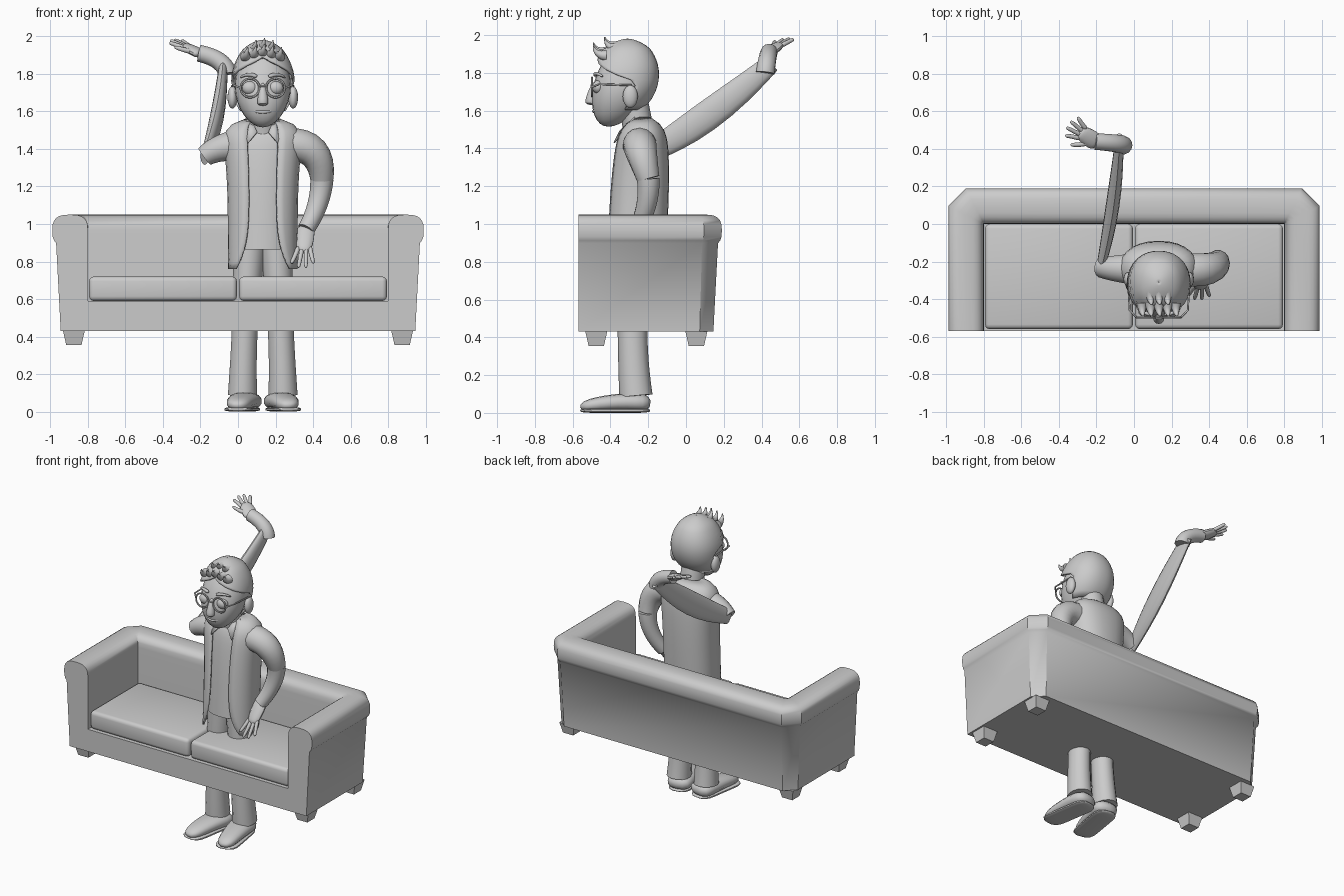
import bpy, bmesh
from math import sin, cos, pi, radians, copysign
from mathutils import Vector

if "Cube" in bpy.data.objects:
    bpy.data.objects.remove(bpy.data.objects["Cube"])

shade = (.6, .6, .6, 1)
grey = bpy.data.materials.new("plain grey")
grey.use_nodes = True
grey.diffuse_color = shade
grey.node_tree.nodes["Principled BSDF"].inputs["Base Color"].default_value = shade

SIDES = (("left", 1), ("right", -1))
ACROSS, FORWARD, UPRIGHT = Vector((1, 0, 0)), Vector((0, 1, 0)), Vector((0, 0, 1))


def finish(name, mesh_builder):
    bmesh.ops.remove_doubles(mesh_builder, verts=mesh_builder.verts, dist=.0005)
    bmesh.ops.recalc_face_normals(mesh_builder, faces=mesh_builder.faces)
    mesh = bpy.data.meshes.new(name)
    mesh_builder.to_mesh(mesh)
    mesh_builder.free()
    mesh.materials.append(grey)
    part = bpy.data.objects.new(name, mesh)
    bpy.context.collection.objects.link(part)
    return part


def solidify(part, thickness):
    modifier = part.modifiers.new("cloth", "SOLIDIFY")
    modifier.thickness, modifier.offset = thickness, 0


def rounded(value, power):
    return copysign(abs(value) ** power, value)


def ring(builder, centre, side, up, power=1, gap=0, sides=24):
    """Superellipse of vertices, optionally left open around the -up direction."""
    opening = radians(gap)
    verts = []
    for k in range(sides + 1):
        angle = opening - pi / 2 + (2 * pi - 2 * opening) * k / sides
        verts.append(builder.verts.new(
            centre + side * rounded(cos(angle), power) + up * rounded(sin(angle), power)))
    return verts


def bridge(builder, rings, capped):
    for lower, upper in zip(rings, rings[1:]):
        for k in range(len(lower) - 1):
            builder.faces.new((lower[k], lower[k + 1], upper[k + 1], upper[k]))
    if capped:
        builder.faces.new(rings[0][:-1])
        builder.faces.new(rings[-1][:-1])


def skin(name, section, steps=16, cloth=0, power=.9):
    """Stack level rings; section(t) gives y, z, half width, half depth and gap."""
    builder = bmesh.new()
    rings = []
    for i in range(steps + 1):
        y, z, width, depth, gap = section(i / steps)
        rings.append(ring(builder, Vector((middle, y, z)), ACROSS * width, FORWARD * depth, power, gap))
    bridge(builder, rings, not cloth)
    part = finish(name, builder)
    if cloth:
        solidify(part, cloth)


def limb(name, start, bend, end, radius, tip, side=ACROSS, flat=1, bulge=0, soft=False, power=1):
    """Curved tapering tube; flat scales it along side, soft rounds both ends."""
    builder = bmesh.new()
    rings = []
    steps = 12
    for i in range(steps + 1):
        t = (1 - cos(pi * i / steps)) / 2
        centre = start.lerp(bend, t).lerp(bend.lerp(end, t), t)
        along = (bend - start).lerp(end - bend, t).normalized()
        across = (side - along * side.dot(along)).normalized()
        size = radius + (tip - radius) * t + bulge * sin(pi * t)
        if soft:
            size *= max(0, 1 - (2 * t - 1) ** 8) ** .5
        rings.append(ring(builder, centre, across * size * flat, along.cross(across) * size, power, sides=14))
    bridge(builder, rings, True)
    return finish(name, builder)


def bar(name, start, end, radius, side=UPRIGHT):
    limb(name, start, start.lerp(end, .5), end, radius, radius, side)


def box(name, low, high, bevel=0, taper=1):
    builder = bmesh.new()
    bmesh.ops.create_cube(builder, size=1)
    for vert in builder.verts:
        if vert.co.z < 0:
            vert.co.xy *= taper
        vert.co = vert.co * (high - low) + (low + high) / 2
    if bevel:
        bmesh.ops.bevel(builder, geom=builder.edges[:], offset=bevel, segments=3, profile=.5, affect="EDGES")
    finish(name, builder)


def ball(name, centre, scale):
    builder = bmesh.new()
    bmesh.ops.create_uvsphere(builder, u_segments=16, v_segments=10, radius=1)
    for vert in builder.verts:
        vert.co = vert.co * scale + centre
    finish(name, builder)


# Sofa: one rolled profile swept around a U with cut outer corners
inner, front, bottom, seat, wall, roll = .8, -.57, .43, .59, .145, .095
profile = [(0, bottom), (wall, bottom)]
for step in range(-3, 13):
    angle = pi * step / 12
    profile.append((roll + roll * rounded(cos(angle), .7), .965 + .085 * rounded(sin(angle), .7)))
builder = bmesh.new()
rows = []
for out, z in profile + profile[:1]:
    half = [(inner + out, front), (inner + out, out / 2), (inner + out / 2, out)]
    path = half + [(-x, y) for x, y in reversed(half)]
    rows.append([builder.verts.new((x, y, z)) for x, y in path])
bridge(builder, rows, False)
for end in (0, -1):
    builder.faces.new([row[end] for row in rows[:-1]])
finish("sofa_arms_and_back", builder)
box("sofa_base", Vector((-inner, front, bottom)), Vector((inner, 0, seat)))
for label, s in SIDES:
    centre = Vector((s * inner / 2, -.28, .655))
    size = Vector((.394, .28, .065))
    box(label + "_cushion", centre - size, centre + size, bevel=.025)
    for place, y in (("front", -.475), ("back", .055)):
        centre = Vector((s * .875, y, .393))
        size = Vector((.058, .058, .038))
        box(f"{label}_{place}_sofa_foot", centre - size, centre + size, taper=.7)

# Man standing through the seat: all his parts are placed from his own middle
middle = .132


def at(x, y, z):
    return Vector((middle + x, y, z))


for label, s in SIDES:
    limb(label + "_trouser_leg", at(s * .108, -.265, .09), at(s * .1, -.3, .45), at(s * .07, -.27, .9),
         radius=.088, tip=.1, flat=.9, bulge=-.015)
    heel, toe = at(s * .08, -.19, .05), at(s * .14, -.56, .03)
    limb(label + "_shoe", heel, at(s * .11, -.37, .07), toe, radius=.05, tip=.03,
         flat=1.8, bulge=.004, soft=True, power=.85)
    heel.z = toe.z = .012
    limb(label + "_shoe_sole", heel, heel.lerp(toe, .5), toe, radius=.012, tip=.012,
         flat=6.5, soft=True, power=.6)


# Jacket hangs open in front, with the shirt as a closed copy inside it
def jacket(t):
    closing = 1 - .65 * t ** 20
    width = (.18 + .05 * t ** 4) * closing
    depth = (.155 - .04 * t ** 4) * closing
    return .04 * t - .27, .76 + .8 * t, width, depth, 20 + 30 * (1 - t) ** 8 + 10 * t ** 20


def shirt(t):
    y, z, width, depth, gap = jacket(.13 + .85 * t)
    return y, z, width - .025, depth - .022, 0


skin("jacket", jacket, steps=24, cloth=.012, power=.85)
skin("shirt", shirt)
for label, s in SIDES:
    builder = bmesh.new()
    corners = at(s * .03, -.35, 1.49), at(s * .08, -.38, 1.43), at(s * .1, -.3, 1.52), at(s * .07, -.26, 1.58)
    builder.faces.new([builder.verts.new(corner) for corner in corners])
    solidify(finish(label + "_collar", builder), .008)


def hand(label, wrist, reach, spread):
    """Flat palm, four fanned fingers and a thumb on the -spread side."""
    def spot(forward, aside):
        return wrist + reach * forward + spread * aside
    limb(label + "_palm", spot(-.1, 0), spot(.2, 0), spot(.6, 0), radius=.022, tip=.018,
         side=spread, flat=2, bulge=.004, soft=True)
    for finger in range(4):
        fan = finger - 1.5
        length = 1.03 - .06 * fan * fan
        limb(f"{label}_finger_{finger + 1}", spot(.45, fan * .02), spot(.7, fan * .028), spot(length, fan * .04),
             radius=.013, tip=.01, side=spread, soft=True)
    limb(label + "_thumb", spot(.1, -.01), spot(.3, -.06), spot(.6, -.085),
         radius=.016, tip=.01, side=spread, soft=True)


# Right arm thrown up and back, narrow from side to side
shoulder, elbow, wrist = at(-.31, -.23, 1.36), at(-.21, .45, 1.85), at(-.34, .44, 1.91)
limb("right_shoulder", at(-.1, -.24, 1.42), at(-.23, -.24, 1.42), shoulder, radius=.09, tip=.055, side=FORWARD)
limb("right_upper_sleeve", shoulder, at(-.23, .1, 1.53), elbow, radius=.05, tip=.05, flat=.45, bulge=.03)
limb("right_forearm_sleeve", at(-.19, .42, 1.8), at(-.2, .43, 1.88), wrist, radius=.05, tip=.045, side=FORWARD)
hand("right_hand", wrist, Vector((-.14, .09, .07)), Vector((.55, .83, .1)))

# Left arm bent, hand on the hip
shoulder, elbow, wrist = at(.14, -.245, 1.42), at(.315, -.2, 1.24), at(.23, -.26, .97)
limb("left_upper_sleeve", shoulder, at(.31, -.25, 1.43), elbow, radius=.09, tip=.062, side=FORWARD, bulge=.008)
limb("left_forearm_sleeve", elbow, at(.31, -.19, 1.1), wrist, radius=.062, tip=.045, side=FORWARD)
hand("left_hand", wrist, Vector((-.02, -.14, -.2)), ACROSS)


# Head tapers forward into the chin; the hair is a larger shell open over the face
def head(t):
    size = max(0, sin(pi * t)) ** .5
    return -.31 - .1 * (1 - t) ** 2, 1.515 + .44 * t, .15 * size, .155 * size, 0


def eased_head(t):
    return head((1 - cos(pi * t)) / 2)


def hair(t):
    height = .2 + .8 * sin(pi * t / 2)
    y, z, width, depth, gap = head(height)
    cover = min(1, height * 4 - 0.2, 10 - 10 * height + .05)
    hairline = 110 * min(1, max(0, (.8 - height) * 3.5))
    return y, z + .02 * height, width + .016 * cover, depth + .026 * cover, hairline


skin("head", eased_head)
skin("hair", hair, steps=18, cloth=.012)
limb("neck", at(0, -.25, 1.48), at(0, -.26, 1.56), at(0, -.29, 1.68), radius=.08, tip=.08)
limb("nose", at(0, -.48, 1.75), at(0, -.5, 1.7), at(0, -.505, 1.63), radius=.012, tip=.034, soft=True)
limb("mouth", at(-.06, -.465, 1.608), at(0, -.515, 1.585), at(.06, -.465, 1.608),
     radius=.008, tip=.008, side=UPRIGHT, soft=True)
for label, s in SIDES:
    ball(label + "_ear", at(s * .162, -.295, 1.675), Vector((.026, .04, .06)))
    ball(label + "_eye", at(s * .068, -.465, 1.725), Vector((.042, .03, .036)))
    limb(label + "_eyebrow", at(s * .03, -.48, 1.785), at(s * .08, -.485, 1.81), at(s * .12, -.44, 1.78),
         radius=.012, tip=.006, side=UPRIGHT, soft=True)
    # Spectacles
    lens = at(s * .068, -.498, 1.725)
    bpy.ops.mesh.primitive_torus_add(major_segments=24, minor_segments=6, major_radius=.05,
                                     minor_radius=.006, location=lens, rotation=(pi / 2, 0, 0))
    rim = bpy.context.object
    rim.name = label + "_spectacle_rim"
    rim.data.materials.append(grey)
    hinge = at(s * .155, -.46, 1.74)
    bar(label + "_spectacle_hinge", lens + ACROSS * s * .05, hinge, radius=.005)
    bar(label + "_spectacle_arm", hinge, at(s * .165, -.29, 1.735), radius=.005)
bar("spectacle_bridge", at(-.02, -.502, 1.735), at(.02, -.502, 1.735), radius=.005)

# Spiky fringe in two staggered rows
for row, (y, z, count) in enumerate(((-.42, 1.91, 5), (-.36, 1.94, 3))):
    for tuft in range(count):
        x = (tuft - (count - 1) / 2) * .045
        root = at(x, y, z - abs(x) * .2)
        limb(f"fringe_tuft_{row + 1}_{tuft + 1}", root, root - FORWARD * .06,
             root + Vector((.01, -.07, .05)), radius=.03, tip=.003)

# Smooth shading with sharp creases
for part in bpy.context.scene.objects:
    part.select_set(part.type == "MESH")
    if part.type == "MESH":
        bpy.context.view_layer.objects.active = part
bpy.ops.object.shade_smooth_by_angle(angle=radians(40))
